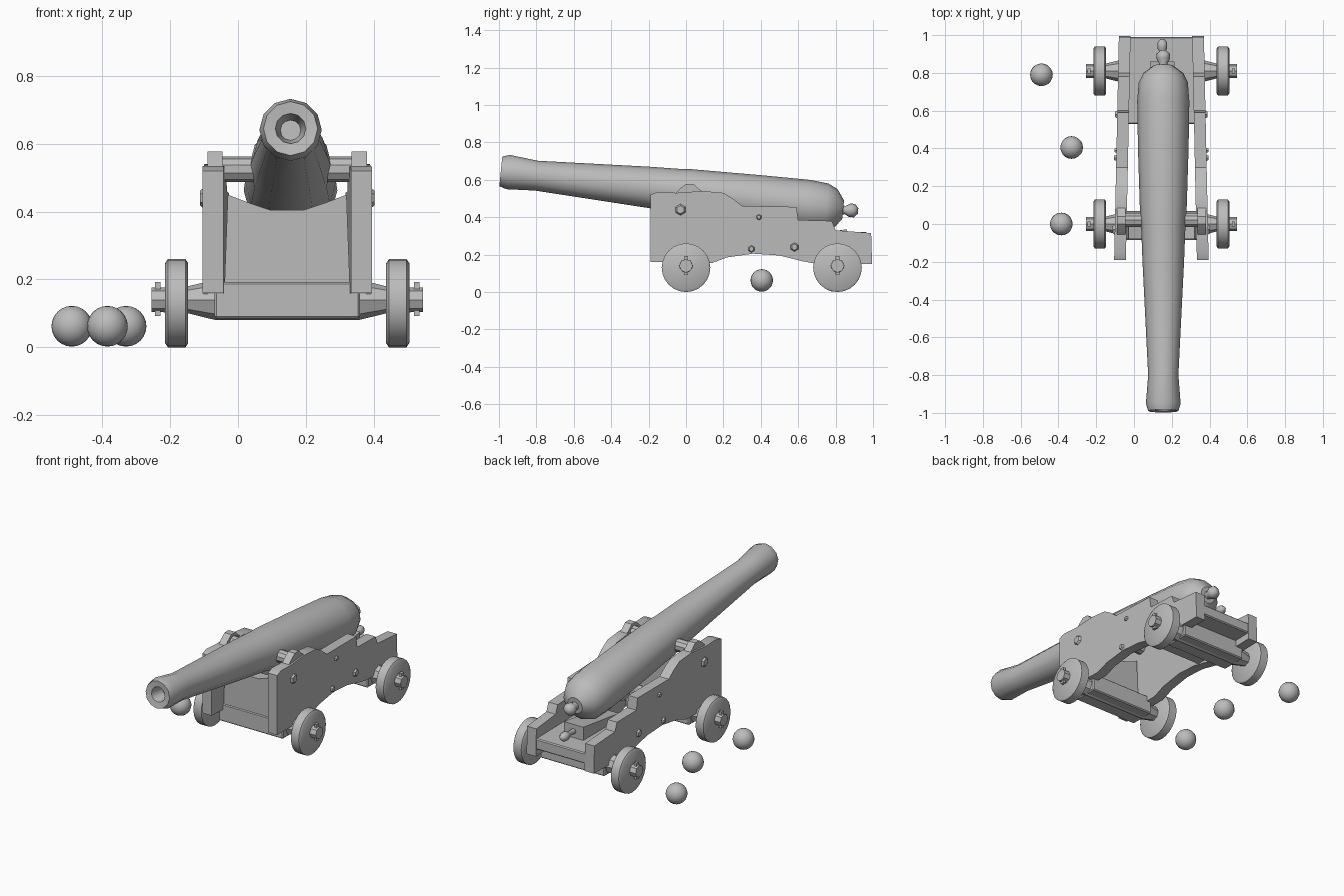
import bpy, bmesh, math
from mathutils import Vector, Matrix

if "Cube" in bpy.data.objects:
    bpy.data.objects.remove(bpy.data.objects["Cube"])

CX = 0.145  # centre line of the gun and carriage
iron = bpy.data.materials.new("plain grey")
iron.diffuse_color = (0.5, 0.5, 0.5, 1)
iron.use_nodes = True
iron.node_tree.nodes["Principled BSDF"].inputs["Base Color"].default_value = iron.diffuse_color


def finish(name, bm, smooth=35):
    bmesh.ops.recalc_face_normals(bm, faces=bm.faces)
    me = bpy.data.meshes.new(name)
    bm.to_mesh(me)
    bm.free()
    ob = bpy.data.objects.new(name, me)
    bpy.context.collection.objects.link(ob)
    me.materials.append(iron)
    if smooth:
        bpy.ops.object.select_all(action='DESELECT')
        ob.select_set(True)
        bpy.context.view_layer.objects.active = ob
        bpy.ops.object.shade_smooth_by_angle(angle=math.radians(smooth))
    return ob


def box(name, x0, x1, y0, y1, z0, z1, bevel=0.006):
    bm = bmesh.new()
    bmesh.ops.create_cube(bm, size=1)
    for v in bm.verts:
        v.co = Vector(((x0 + x1) / 2 + v.co.x * (x1 - x0),
                       (y0 + y1) / 2 + v.co.y * (y1 - y0),
                       (z0 + z1) / 2 + v.co.z * (z1 - z0)))
    if bevel:
        bmesh.ops.bevel(bm, geom=bm.edges[:], offset=bevel, segments=1, affect='EDGES')
    return finish(name, bm)


def lathe(name, rings, axis, sides, smooth=35, turn=0.0):
    """rings: (centre, radius) pairs; each ring is perpendicular to axis."""
    rot = Vector((0, 0, 1)).rotation_difference(Vector(axis)).to_matrix()
    bm = bmesh.new()
    loops = []
    for c, r in rings:
        loops.append([bm.verts.new(Vector(c) + rot @ Vector(
            (r * math.cos(turn + 2 * math.pi * i / sides),
             r * math.sin(turn + 2 * math.pi * i / sides), 0))) for i in range(sides)])
    for a, b in zip(loops, loops[1:]):
        for i in range(sides):
            j = (i + 1) % sides
            bm.faces.new((a[i], a[j], b[j], b[i]))
    bm.faces.new(loops[0])
    bm.faces.new(loops[-1])
    return finish(name, bm, smooth)


def extrude_profile(name, pts, place, thick):
    """Closed profile; place(u, v, side) gives the 3D point on each side."""
    bm = bmesh.new()
    a = [bm.verts.new(place(u, v, 0)) for u, v in pts]
    b = [bm.verts.new(place(u, v, thick)) for u, v in pts]
    bm.faces.new(a)
    bm.faces.new(b)
    for i in range(len(pts)):
        j = (i + 1) % len(pts)
        bm.faces.new((a[i], a[j], b[j], b[i]))
    return finish(name, bm, 30)


# barrel: (y, centre height, radius), with a shallow bore at the muzzle
barrel = [(-0.90, 0.64, 0.03), (-0.985, 0.645, 0.045), (-0.99, 0.645, 0.08),
          (-0.95, 0.641, 0.092), (-0.80, 0.622, 0.08), (-0.20, 0.56, 0.11),
          (-0.02, 0.54, 0.117), (0.02, 0.535, 0.122), (0.40, 0.49, 0.134),
          (0.65, 0.462, 0.138), (0.75, 0.45, 0.13), (0.80, 0.445, 0.105),
          (0.84, 0.44, 0.05)]
lathe("barrel", [((CX + 0.01, y, z), r) for y, z, r in barrel], (0, 1, -0.1), 12)

# cascabel knob and rear sight
lathe("cascabel", [((CX + 0.01, y, z), r) for y, z, r in
      [(0.82, 0.44, 0.03), (0.85, 0.438, 0.022), (0.875, 0.437, 0.036),
       (0.90, 0.435, 0.036), (0.92, 0.433, 0.015)]], (0, 1, -0.1), 8, 60)

# trunnions
lathe("trunnions", [((CX - 0.235, 0.02, 0.525), 0.038), ((CX + 0.235, 0.02, 0.525), 0.038)],
      (1, 0, 0), 10)

# cheeks: stepped side plates that draw together toward the rear
CHEEK = [(-0.19, 0.16), (-0.19, 0.52), (-0.15, 0.535), (-0.05, 0.53), (0.09, 0.54),
         (0.20, 0.53), (0.25, 0.50), (0.30, 0.46), (0.59, 0.455), (0.60, 0.385),
         (0.78, 0.38), (0.80, 0.33), (0.99, 0.315), (0.995, 0.15), (0.70, 0.15),
         (0.62, 0.165), (0.50, 0.195), (0.36, 0.205), (0.22, 0.185), (0.14, 0.155)]


def inner(y):
    return 0.188 - 0.025 * (y + 0.19) / 1.19


for side, tag in ((-1, "left"), (1, "right")):
    extrude_profile("cheek_" + tag, CHEEK,
                    lambda y, z, t: Vector((CX + side * (inner(y) + t), y, z)), 0.062)
    # cap square over the trunnion
    arch = [(-0.06, 0.525), (-0.035, 0.55), (0.0, 0.578), (0.04, 0.578), (0.07, 0.55), (0.10, 0.53)]
    extrude_profile("cap_square_" + tag, arch,
                    lambda y, z, t: Vector((CX + side * (0.19 + t), y, z)), 0.045)
    # ring bolts and hooks on the outer face
    for k, (y, z, r) in enumerate([(-0.03, 0.44, 0.036), (0.35, 0.23, 0.022),
                                   (0.39, 0.40, 0.018), (0.58, 0.24, 0.028)]):
        x = CX + side * (inner(y) + 0.055)
        lathe("bolt_%s_%d" % (tag, k), [((x, y, z), r), ((x + side * 0.018, y, z), r * 0.6)],
              (1, 0, 0), 6)

# front transom, hollowed at the top to clear the barrel
TRANSOM = [(-0.185, 0.18), (0.185, 0.18), (0.175, 0.45), (0.11, 0.425), (0.05, 0.405),
           (-0.05, 0.405), (-0.11, 0.425), (-0.175, 0.45)]
extrude_profile("front_transom", TRANSOM, lambda x, z, t: Vector((CX + x, -0.08 + t, z)), 0.07)

# rear bed and quoin wedge with its handle
box("rear_bed", CX - 0.18, CX + 0.18, 0.53, 0.99, 0.19, 0.255)
extrude_profile("quoin", [(0.52, 0.25), (0.86, 0.25), (0.86, 0.335), (0.52, 0.29)],
                lambda y, z, t: Vector((CX - 0.06 + t, y, z)), 0.13)
lathe("quoin_handle", [((CX + 0.005, y, 0.295), r) for y, r in
      [(0.85, 0.016), (0.91, 0.014), (0.93, 0.026), (0.96, 0.026), (0.98, 0.01)]], (0, 1, 0), 8, 60)

# axles and wheels
R = 0.13
for y, tag in ((0.0, "front"), (0.81, "rear")):
    box("axle_tree_" + tag, CX - 0.215, CX + 0.215, y - 0.085, y + 0.07, 0.085, 0.192)
    lathe("axle_" + tag, [((CX + x, y, 0.14), r) for x, r in
          [(-0.4, 0.036), (-0.3, 0.038), (-0.21, 0.06), (0.21, 0.06), (0.3, 0.038), (0.4, 0.036)]],
          (1, 0, 0), 8)
    for side, word in ((-1, "left"), (1, "right")):
        prof = [(0.292, R - 0.012), (0.30, R), (0.352, R), (0.36, R - 0.012)]
        lathe("wheel_%s_%s" % (tag, word), [((CX + side * x, y, R), r) for x, r in prof],
              (1, 0, 0), 24)
        # linch pin through the axle end
        xp = CX + side * 0.382
        box("linch_pin_%s_%s" % (tag, word), xp - 0.008, xp + 0.008, y - 0.012, y + 0.012,
            0.092, 0.192, 0)

# cannon balls
for i, (x, y) in enumerate([(-0.49, 0.79), (-0.33, 0.405), (-0.385, 0.0)]):
    bm = bmesh.new()
    bmesh.ops.create_uvsphere(bm, u_segments=20, v_segments=12, radius=0.06,
                              matrix=Matrix.Translation((x, y, 0.062)))
    finish("cannon_ball_%d" % (i + 1), bm, 60)
